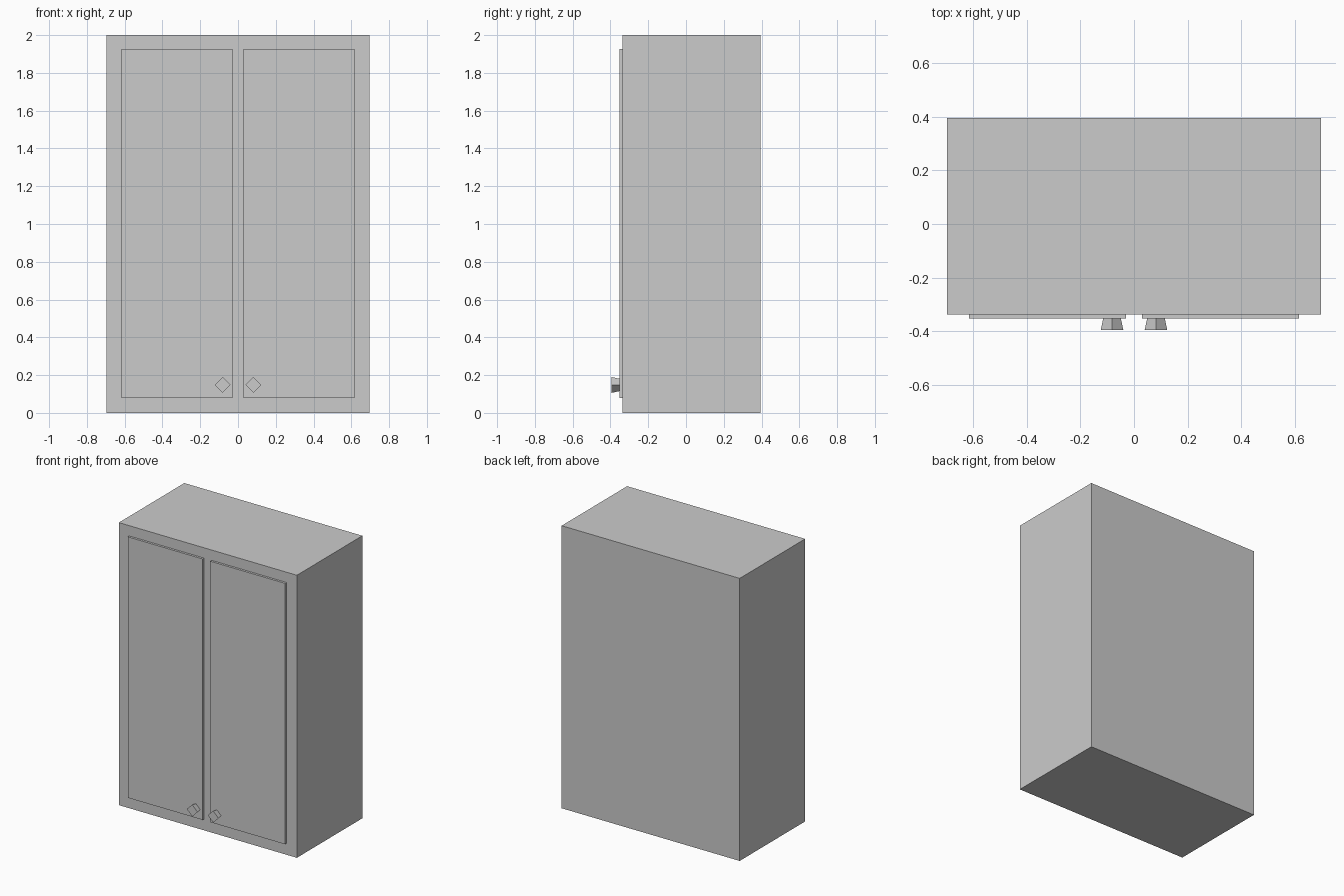
import bpy, math

if "Cube" in bpy.data.objects:
    bpy.data.objects.remove(bpy.data.objects["Cube"])


def box(name, lo, hi):
    size = [b - a for a, b in zip(lo, hi)]
    centre = [(a + b) / 2 for a, b in zip(lo, hi)]
    bpy.ops.mesh.primitive_cube_add(size=1, location=centre)
    ob = bpy.context.object
    ob.name = name
    ob.scale = size
    bpy.ops.object.transform_apply(location=False, rotation=False, scale=True)
    return ob


BODY_FRONT, DOOR_FRONT, KNOB_FRONT, BACK = -0.337, -0.353, -0.395, 0.395

# Cabinet body
box("cabinet_body", (-0.697, BODY_FRONT, 0), (0.697, BACK, 2))

for side, s in (("left", -1), ("right", 1)):
    # Door panel, proud of the body front
    x0, x1 = sorted((s * 0.029, s * 0.616))
    box(side + "_door", (x0, DOOR_FRONT, 0.08), (x1, BODY_FRONT, 1.927))

    # Diamond knob, flaring towards the front
    bpy.ops.mesh.primitive_cone_add(
        vertices=4, radius1=0.033, radius2=0.042,
        depth=DOOR_FRONT - KNOB_FRONT,
        location=(s * 0.082, (DOOR_FRONT + KNOB_FRONT) / 2, 0.148),
        rotation=(math.pi / 2, 0, 0))
    bpy.context.object.name = side + "_knob"
